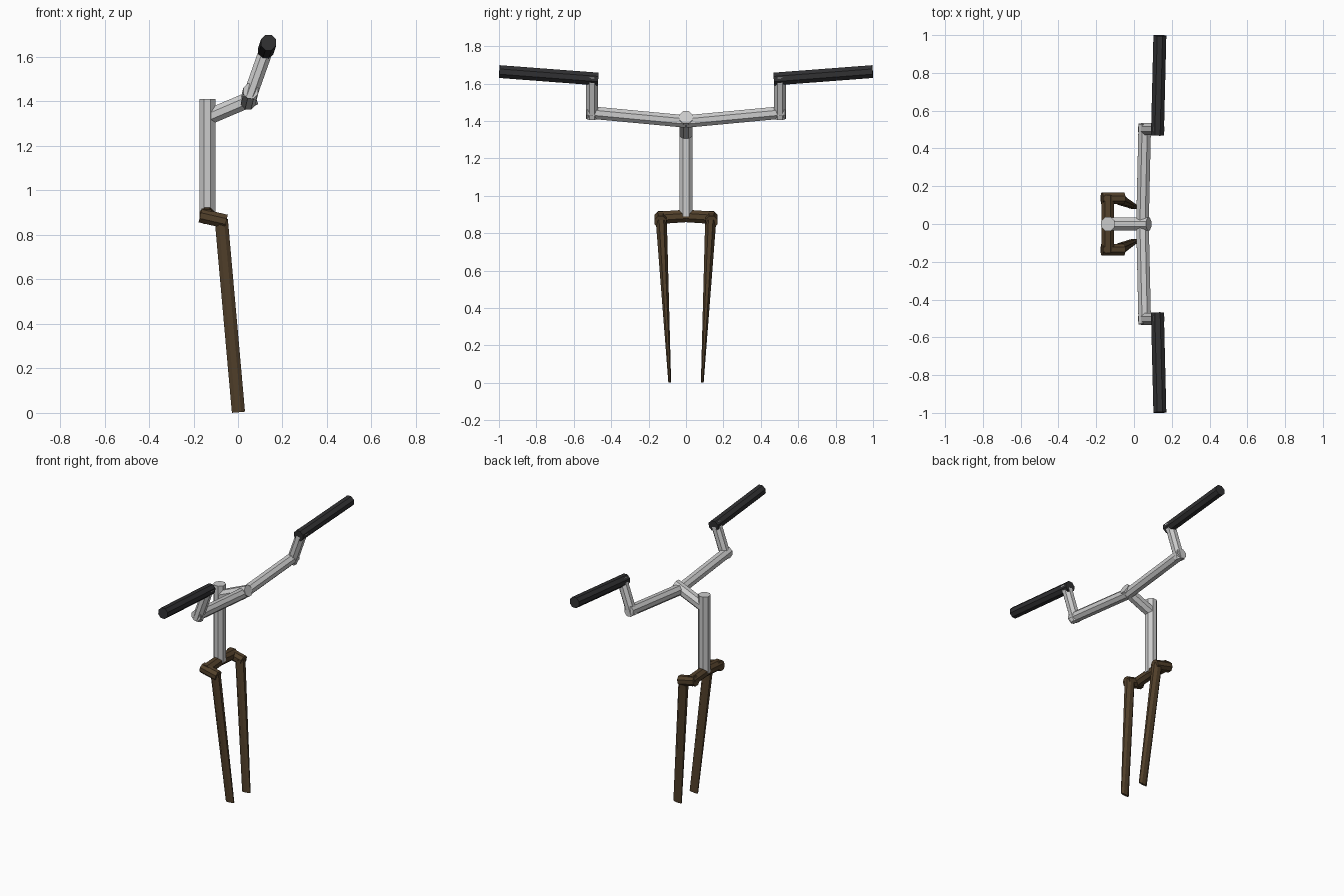
import bpy, bmesh, math
from mathutils import Vector, Matrix

if "Cube" in bpy.data.objects:
    bpy.data.objects.remove(bpy.data.objects["Cube"])


def material(name, rgb):
    m = bpy.data.materials.new(name)
    m.diffuse_color = (*rgb, 1)
    m.use_nodes = True
    m.node_tree.nodes["Principled BSDF"].inputs["Base Color"].default_value = m.diffuse_color
    return m


BROWN = material("brown_paint", (0.085, 0.052, 0.024))
BLACK = material("black_rubber", (0.03, 0.03, 0.032))


def tube(name, a, b, r, mat=None, sides=8, end_flat=1.0):
    """Capped flat-shaded tube from a to b; end_flat squashes the far end across its width."""
    a, b = Vector(a), Vector(b)
    z = (b - a).normalized()
    ref = Vector((0, 1, 0)) if abs(z.y) < 0.7 else Vector((1, 0, 0))
    x = ref.cross(z).normalized()
    y = z.cross(x)
    bm = bmesh.new()
    bmesh.ops.create_cone(bm, cap_ends=True, segments=sides, radius1=r, radius2=r,
                          depth=(b - a).length)
    bmesh.ops.rotate(bm, verts=bm.verts, cent=(0, 0, 0),
                     matrix=Matrix.Rotation(math.pi / sides, 3, 'Z'))
    for v in bm.verts:
        if v.co.z > 0:
            v.co.y *= end_flat
    rot = Matrix((x, y, z)).transposed().to_4x4()
    bm.transform(Matrix.Translation((a + b) / 2) @ rot)
    bmesh.ops.recalc_face_normals(bm, faces=bm.faces)
    me = bpy.data.meshes.new(name)
    bm.to_mesh(me)
    bm.free()
    if mat:
        me.materials.append(mat)
    ob = bpy.data.objects.new(name, me)
    bpy.context.collection.objects.link(ob)
    return ob


# steering column and stem
tube("steering_column", (-0.138, 0, 0.89), (-0.138, 0, 1.41), 0.039)
tube("stem", (-0.14, 0, 1.327), (0.078, 0, 1.42), 0.038)

for side, s in (("left", 1), ("right", -1)):
    # handlebar: inner bar, riser, grip
    tube(f"handlebar_{side}", (0.045, 0, 1.397), (0.057, s * 0.53, 1.447), 0.036)
    tube(f"riser_{side}", (0.05, s * 0.502, 1.415), (0.131, s * 0.502, 1.643), 0.034)
    tube(f"grip_{side}", (0.124, s * 0.47, 1.624), (0.137, s * 0.998, 1.664), 0.037, BLACK)
    # fork: crown, forward arm, tapered blade
    tube(f"fork_crown_{side}", (-0.139, 0, 0.892), (-0.139, s * 0.15, 0.882), 0.036, BROWN)
    tube(f"fork_arm_{side}", (-0.17, s * 0.136, 0.887), (-0.053, s * 0.136, 0.86), 0.034, BROWN)
    tube(f"fork_blade_{side}", (-0.075, s * 0.132, 0.868), (0.002, s * 0.087, 0.003),
         0.032, BROWN, end_flat=0.25)
